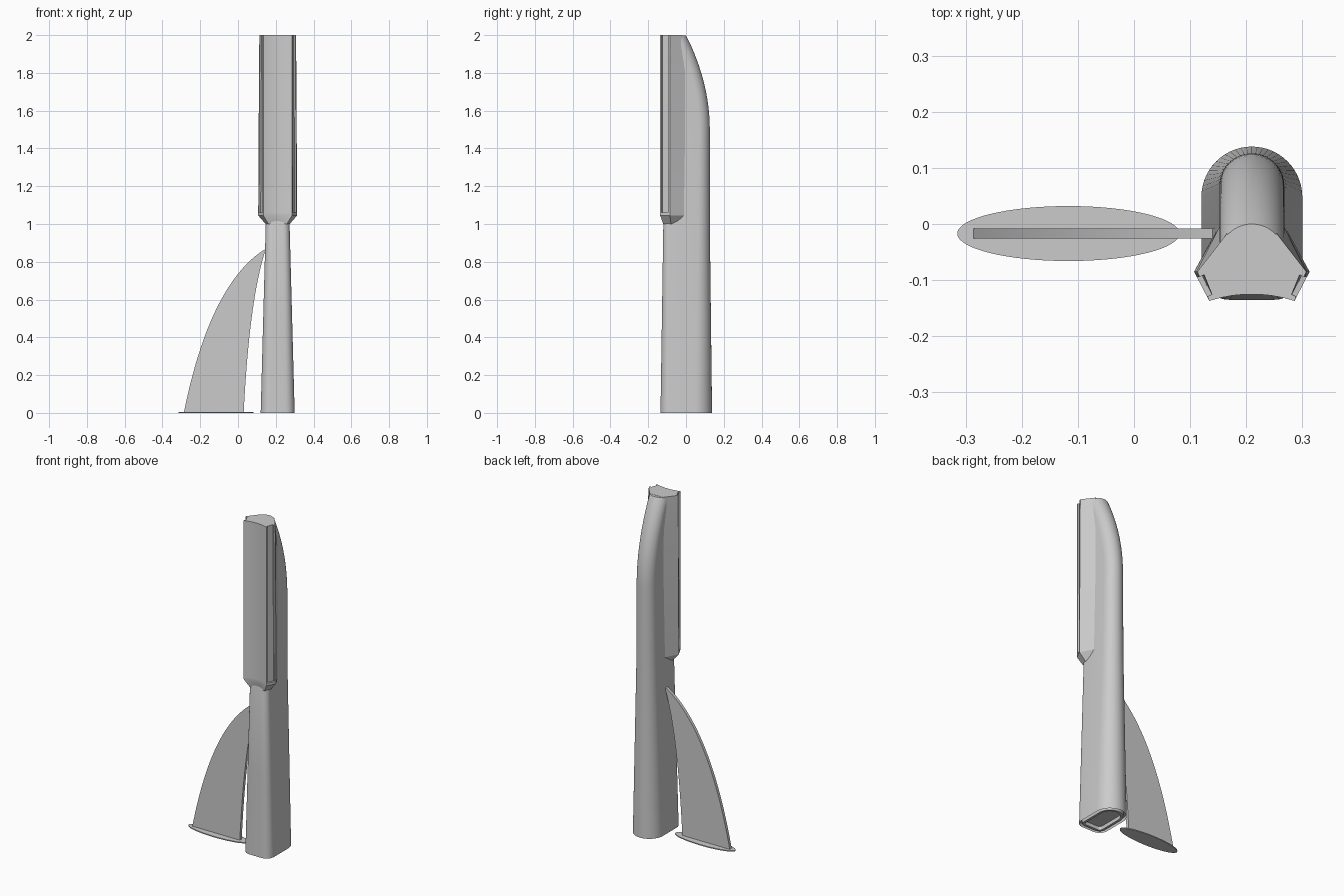
import bpy, bmesh, math
from mathutils import Vector

if "Cube" in bpy.data.objects:
    bpy.data.objects.remove(bpy.data.objects["Cube"], do_unlink=True)

GREY = 0.6
grey = bpy.data.materials.new("plain_grey")
grey.use_nodes = True
grey.diffuse_color = (GREY, GREY, GREY, 1)
grey.node_tree.nodes["Principled BSDF"].inputs["Base Color"].default_value = (GREY, GREY, GREY, 1)
CX = 0.21  # centre line of the handle and head


def finish(bm, name):
    bmesh.ops.recalc_face_normals(bm, faces=bm.faces)
    mesh = bpy.data.meshes.new(name)
    bm.to_mesh(mesh)
    bm.free()
    mesh.materials.append(grey)
    obj = bpy.data.objects.new(name, mesh)
    bpy.context.collection.objects.link(obj)
    bpy.ops.object.select_all(action='DESELECT')
    obj.select_set(True)
    bpy.context.view_layer.objects.active = obj
    bpy.ops.object.shade_smooth_by_angle(angle=math.radians(30))
    return obj


def loft(rings):
    """Skin closed rings of equal length; return the mesh and its bottom face."""
    bm = bmesh.new()
    loops = [[bm.verts.new(p) for p in ring] for ring in rings]
    n = len(loops[0])
    for a, b in zip(loops, loops[1:]):
        for i in range(n):
            j = (i + 1) % n
            bm.faces.new((a[i], a[j], b[j], b[i]))
    bottom = bm.faces.new(loops[0][::-1])
    bm.faces.new(loops[-1])
    return bm, bottom


def arc(cx, cy, r, start, end, steps):
    angles = [math.radians(start + (end - start) * i / steps) for i in range(steps + 1)]
    return [(cx + r * math.cos(a), cy + r * math.sin(a)) for a in angles]


# Handle: round back, softly cornered front, swept forward at the top
def handle_ring(z):
    half = 0.09 - 0.027 * z if z < 1 else 0.063 - 0.005 * min(1, (z - 1) * 2)
    back = 0.138 - 0.012 * min(z, 1)
    front = -0.135 + 0.015 * z if z <= 1 else -0.105
    if z > 1.5:
        back *= 1 - ((z - 1.5) / 0.5) ** 2
    r = half * 0.55
    pts = arc(0, back - half, half, 0, 180, 28)
    pts += arc(-half + r, front + r, r, 180, 270, 8)
    pts += arc(half - r, front + r, r, 270, 360, 8)
    return [(CX + x, y, min(z, 1.999)) for x, y in pts]


levels = [0, 0.5, 1, 1.06, 1.25] + [1.5 + 0.5 * i / 16 for i in range(17)]
bm, bottom = loft([handle_ring(z) for z in levels])
# Nested grooves under the foot
for depth in (0.02, -0.02, 0.02):
    bmesh.ops.inset_region(bm, faces=[bottom], thickness=0.014, use_even_offset=True)
    bmesh.ops.inset_region(bm, faces=[bottom], thickness=0.002, use_even_offset=True)
    for v in bottom.verts:
        v.co.z += depth
finish(bm, "handle")


# Head: winged block with a hollow front and a slot along each side edge
def head_ring(z, wing, slot, rear, shrink=0):
    side = Vector((wing, -0.085))
    corner = Vector((0.076, -0.137))
    inward = Vector((-0.9, 0.43)) * slot
    a, b = side.lerp(corner, 0.18), side.lerp(corner, 0.85)
    half = [rear, side, a, a + inward, b + inward, b, corner]
    half += [(x, -0.125 - 0.012 * (x / 0.076) ** 2) for x in (0.055, 0.035, 0.015)]
    pts = [Vector(p) for p in half]
    pts += [Vector((-p.x, p.y)) for p in reversed(pts)]
    middle = Vector((0, -0.06))
    ring = []
    for p in pts:
        if shrink:
            p = Vector((p.x * (1 - shrink), middle.y + (p.y - middle.y) * (1 - shrink * 0.6)))
        ring.append((CX + p.x, p.y, z))
    return ring


low, mid, high = (0.055, 0.003), (0.055, 0.0), (0.045, -0.018)
bm, _ = loft([
    head_ring(1.0, 0.1, 0, low, 0.36),
    head_ring(1.045, 0.103, 0, low),
    head_ring(1.06, 0.103, 0, low),
    head_ring(1.061, 0.103, 0.009, low),
    head_ring(1.8, 0.099, 0.009, mid),
    head_ring(2.0, 0.097, 0.009, high),
])
finish(bm, "head")


# Fin: thin curved blade leaning onto the handle
def bezier(p, q, r, steps=24):
    p, q, r = Vector(p), Vector(q), Vector(r)
    ts = [i / steps for i in range(steps + 1)]
    return [p * (1 - t) ** 2 + q * 2 * t * (1 - t) + r * t * t for t in ts]


outer = bezier((-0.287, 0), (-0.15, 0.68), (0.14, 0.865))
inner = bezier((0.03, 0), (0.06, 0.6), (0.145, 0.86))
bm = bmesh.new()
rows = [[bm.verts.new((p.x, y, p.y)) for p in (o, i) for y in (-0.026, -0.008)]
        for o, i in zip(outer, inner)]
for a, b in zip(rows, rows[1:]):
    for i, j in ((0, 1), (1, 3), (3, 2), (2, 0)):
        bm.faces.new((a[i], a[j], b[j], b[i]))
for row in (rows[0], rows[-1]):
    bm.faces.new((row[0], row[1], row[3], row[2]))
finish(bm, "fin")

# Fin foot: thin oval plate
oval = [(-0.117 + 0.198 * x, -0.017 + 0.049 * y) for x, y in arc(0, 0, 1, 0, 354.375, 63)]
bm, _ = loft([[(x, y, z) for x, y in oval] for z in (0, 0.006)])
finish(bm, "fin_foot")
